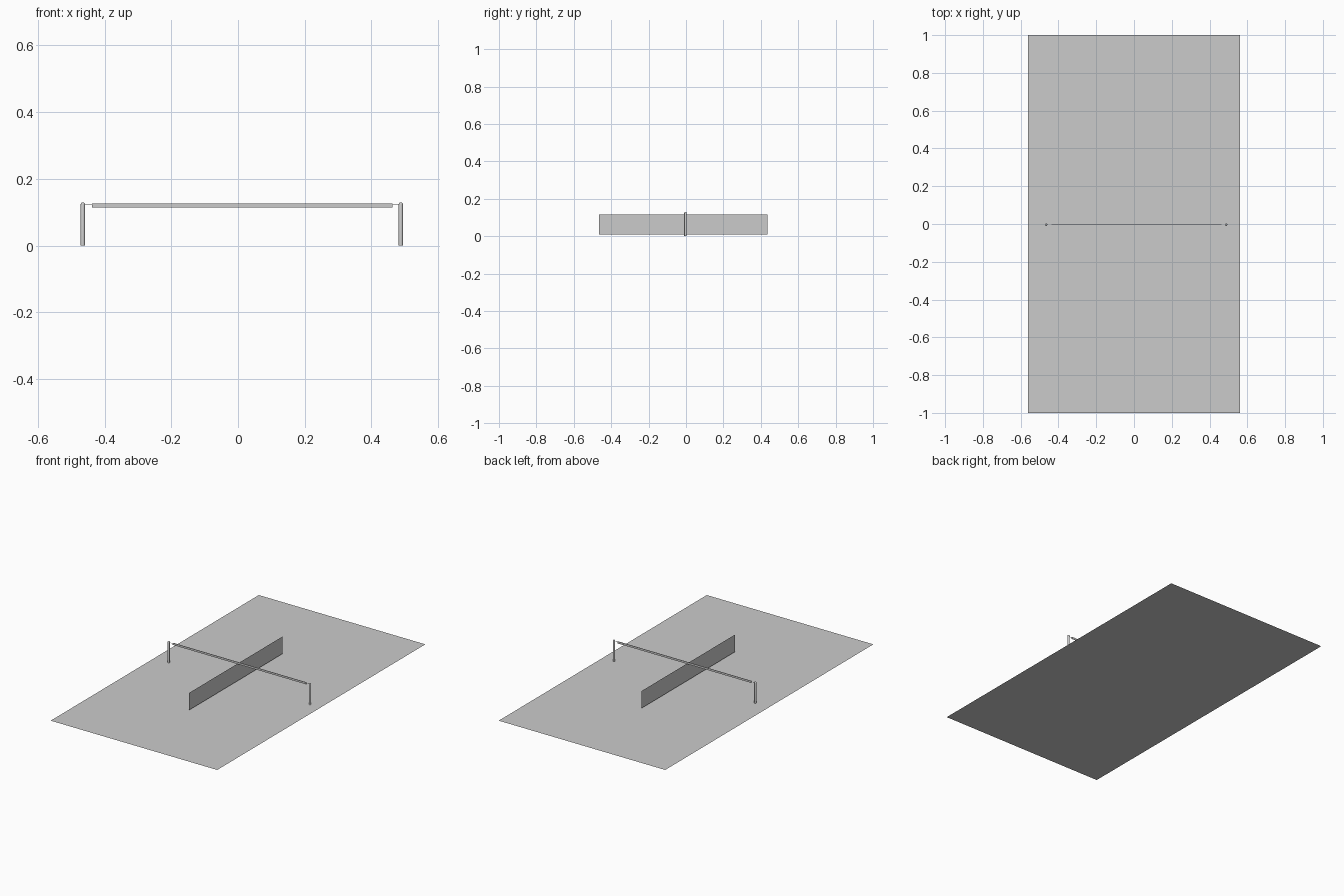
import bpy, bmesh, math

if "Cube" in bpy.data.objects:
    bpy.data.objects.remove(bpy.data.objects["Cube"])


def make_object(name, bm):
    mesh = bpy.data.meshes.new(name)
    bm.to_mesh(mesh)
    bm.free()
    ob = bpy.data.objects.new(name, mesh)
    bpy.context.collection.objects.link(ob)
    return ob


def quad(name, corners):
    bm = bmesh.new()
    bm.faces.new([bm.verts.new(c) for c in corners])
    return make_object(name, bm)


def strip(name, x0, x1, y0, y1, z=0.002):
    return quad(name, [(x0, y0, z), (x1, y0, z), (x1, y1, z), (x0, y1, z)])


def box(name, x0, x1, y0, y1, z0, z1):
    bm = bmesh.new()
    bmesh.ops.create_cube(bm, size=1)
    for v in bm.verts:
        v.co = ((x0 + x1) / 2 + v.co.x * (x1 - x0),
                (y0 + y1) / 2 + v.co.y * (y1 - y0),
                (z0 + z1) / 2 + v.co.z * (z1 - z0))
    return make_object(name, bm)


def post(name, x, y, r, height):
    # straight shaft with a rounded cap, spun around its axis
    bm = bmesh.new()
    profile = [(r, 0)] + [(r * math.cos(a), height - r + r * math.sin(a))
                          for a in (math.radians(d) for d in (0, 30, 60, 90))]
    verts = [bm.verts.new((x + px, y, z)) for px, z in profile]
    edges = [bm.edges.new(p) for p in zip(verts, verts[1:])]
    bmesh.ops.spin(bm, geom=verts + edges, cent=(x, y, 0), axis=(0, 0, 1),
                   angle=math.tau, steps=16, use_merge=False)
    bmesh.ops.remove_doubles(bm, verts=bm.verts[:], dist=1e-5)
    bmesh.ops.recalc_face_normals(bm, faces=bm.faces[:])
    ob = make_object(name, bm)
    for p in ob.data.polygons:
        p.use_smooth = True
    return ob


# court surface
strip("court", -0.56, 0.56, -1, 1, 0)

# long lines: outer sidelines, inner sidelines, centre line
strip("left_sideline", -0.56, -0.55, -0.99, 0.99)
strip("right_sideline", 0.55, 0.56, -0.99, 0.99)
strip("left_inner_sideline", -0.446, -0.435, -0.99, 0.99)
strip("right_inner_sideline", 0.412, 0.422, -0.99, 0.99)
strip("centre_line", -0.005, 0.005, -0.49, 0.5)

# cross lines
strip("back_baseline", -0.56, 0.56, 0.99, 1)
strip("front_baseline", -0.56, 0.56, -1, -0.99)
strip("back_service_line", -0.435, 0.412, 0.5, 0.51)
strip("front_service_line", -0.435, 0.412, -0.502, -0.49)
strip("back_centre_mark", -0.005, 0.005, 0.968, 0.98)
strip("front_centre_mark", -0.005, 0.005, -0.972, -0.96)

# net panel, standing along y
X = -0.003
quad("net", [(X, -0.465, 0.01), (X, 0.435, 0.01),
             (X, 0.435, 0.115), (X, -0.465, 0.115)])

# tape along x, carried by two posts and short cables
Y = -0.003
box("net_tape", -0.438, 0.463, Y - 0.0015, Y + 0.0015, 0.115, 0.127)
for side, px, tx in (("left", -0.465, -0.438), ("right", 0.488, 0.463)):
    post(side + "_post", px, Y, 0.0065, 0.13)
    box(side + "_cable", min(px, tx), max(px, tx),
        Y - 0.0005, Y + 0.0005, 0.122, 0.123)
